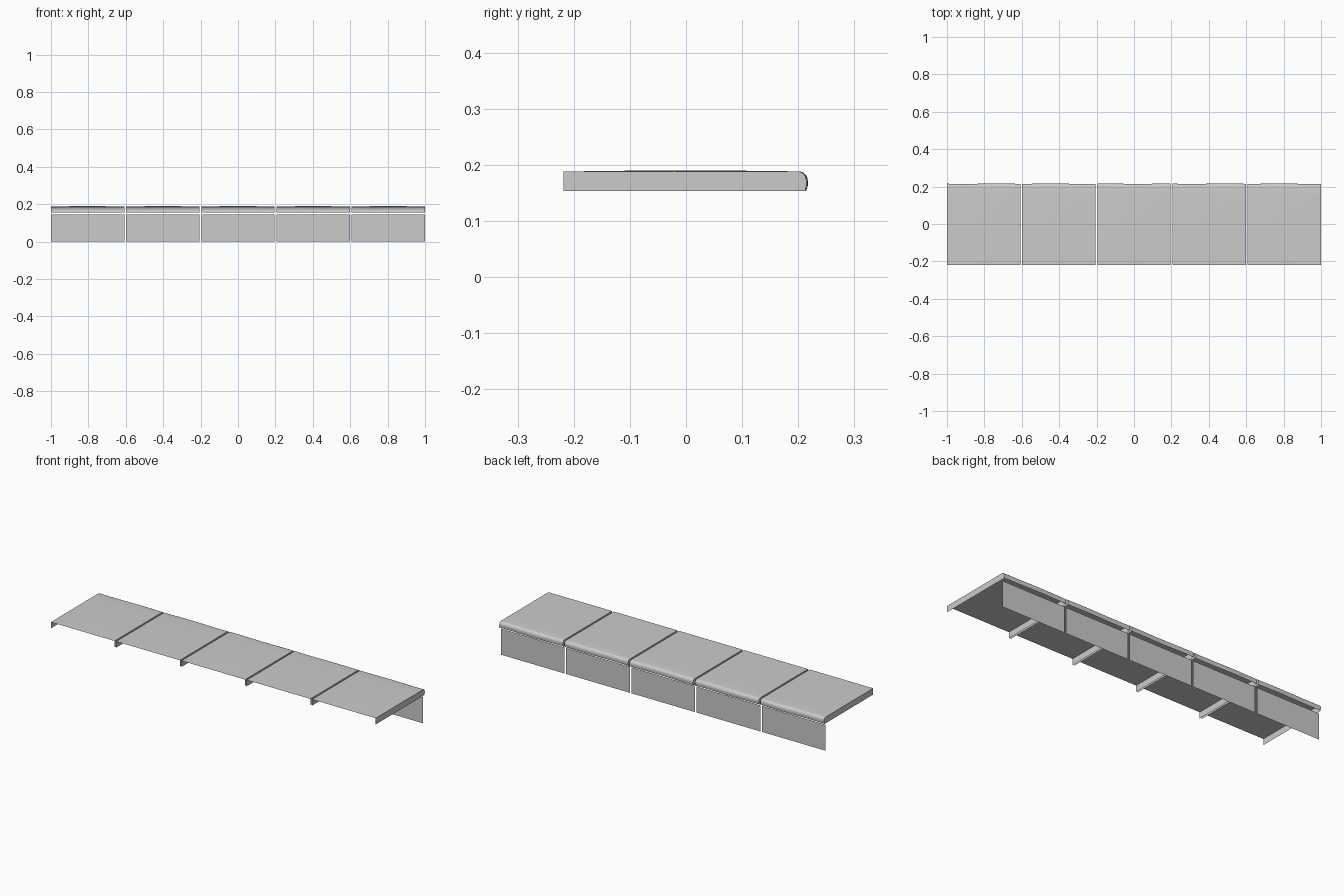
import bpy, bmesh, math

cube = bpy.data.objects.get("Cube")
if cube:
    bpy.data.objects.remove(cube, do_unlink=True)

stone = bpy.data.materials.new("light_grey_stone")
stone.use_nodes = True
stone.diffuse_color = (0.6, 0.6, 0.6, 1)
stone.node_tree.nodes["Principled BSDF"].inputs["Base Color"].default_value = (0.6, 0.6, 0.6, 1)

COUNT, WIDTH, PITCH = 5, 0.392, 0.402
FRONT, NOSE, TOP, BOTTOM = -0.218, 0.217, 0.188, 0.153
RADIUS, COLUMNS = 0.016, 14


def make_object(name, bm):
    mesh = bpy.data.meshes.new(name)
    bm.to_mesh(mesh)
    bm.free()
    mesh.materials.append(stone)
    obj = bpy.data.objects.new(name, mesh)
    bpy.context.scene.collection.objects.link(obj)
    return obj


def tread_profile():
    # flat top, rounded nose, then a short lip that tucks in slightly
    pts = [(FRONT + (NOSE - RADIUS - FRONT) * i / 8, TOP) for i in range(9)]
    for i in range(1, 7):
        a = math.radians(90 - 15 * i)
        pts.append((NOSE - RADIUS + RADIUS * math.cos(a),
                    TOP - RADIUS + RADIUS * math.sin(a)))
    return pts + [(NOSE, 0.162), (NOSE - 0.002, BOTTOM + 0.003)]


def make_tread(index, centre):
    bm = bmesh.new()
    rows = []
    for c in range(COLUMNS + 1):
        t = c / COLUMNS
        x = centre + (t - 0.5) * WIDTH
        row = []
        for y, z in tread_profile():
            # gently crowned top and slightly worn nose
            along = (y - FRONT) / (NOSE - FRONT)
            z += 0.002 * math.sin(math.pi * t) * math.sin(math.pi * along)
            if along > 0.9:
                y -= 0.0015 * (1 + math.sin(7 * t + 2 * index)) * (along - 0.9) * 10
            row.append(bm.verts.new((x, y, z)))
        rows.append(row)
    for a, b in zip(rows, rows[1:]):
        for i in range(len(a) - 1):
            bm.faces.new((a[i], b[i], b[i + 1], a[i + 1])).smooth = True
    # thin side panels under both ends
    for side, row in ((-1, rows[0]), (1, rows[-1])):
        x = row[0].co.x
        outline = [bm.verts.new(v.co) for v in row]
        outline += [bm.verts.new((x, y, BOTTOM)) for y in (NOSE - 0.003, FRONT)]
        face = bm.faces.new(outline)
        face.normal_update()
        if face.normal.x * side < 0:
            face.normal_flip()
    make_object(f"tread_{index + 1}", bm)


def make_riser(index, centre):
    # upright sheet set just inside the nose
    bm = bmesh.new()
    h = WIDTH / 2
    corners = ((h, 0), (-h, 0), (-h, 0.145), (h, 0.145))
    bm.faces.new([bm.verts.new((centre + x, 0.2, z)) for x, z in corners])
    make_object(f"riser_{index + 1}", bm)


for n in range(COUNT):
    cx = (n - (COUNT - 1) / 2) * PITCH
    make_tread(n, cx)
    make_riser(n, cx)
